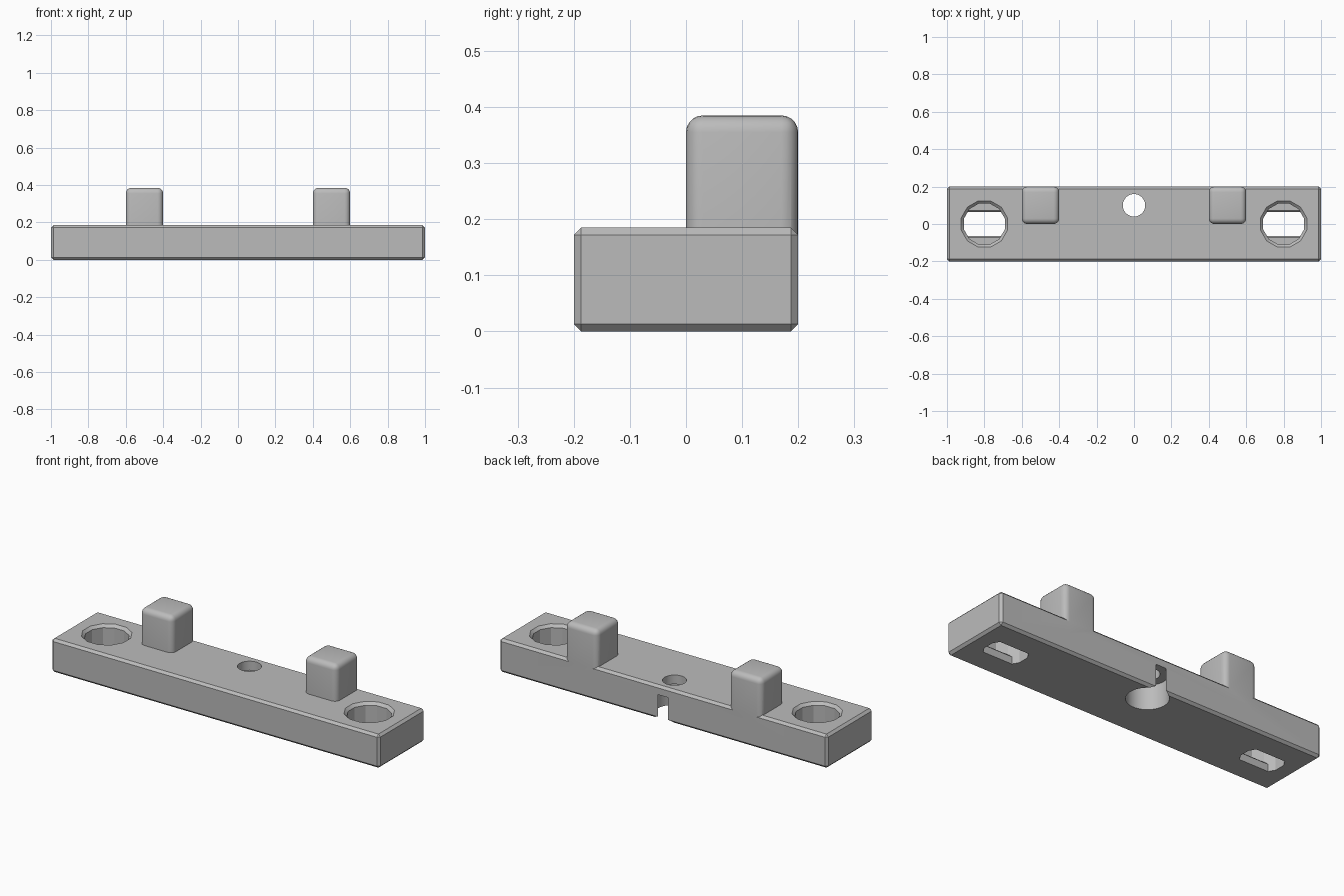
import bpy, bmesh
from math import cos, sin, tan, pi, radians

cube = bpy.data.objects.get("Cube")
if cube:
    bpy.data.objects.remove(cube, do_unlink=True)

grey = bpy.data.materials.new("matte grey")
grey.use_nodes = True
grey.diffuse_color = (0.5, 0.5, 0.5, 1)
grey.node_tree.nodes["Principled BSDF"].inputs["Base Color"].default_value = (0.5, 0.5, 0.5, 1)


def add_object(name, bm):
    bmesh.ops.recalc_face_normals(bm, faces=bm.faces)
    mesh = bpy.data.meshes.new(name)
    bm.to_mesh(mesh)
    bm.free()
    mesh.materials.append(grey)
    obj = bpy.data.objects.new(name, mesh)
    bpy.context.collection.objects.link(obj)
    return obj


def box(name, lo, hi, bevel, segments):
    bm = bmesh.new()
    bmesh.ops.create_cube(bm, size=1)
    for v in bm.verts:
        v.co = [(a + b) / 2 + c * (b - a) for a, b, c in zip(lo, hi, v.co)]
    bmesh.ops.bevel(bm, geom=bm.edges[:], offset=bevel, segments=segments,
                    profile=0.5, affect='EDGES')
    return add_object(name, bm)


def stack(name, rings, x=0, y=0):
    """Solid through (outline, z) rings."""
    bm = bmesh.new()
    loops = [[bm.verts.new((x + px, y + py, z)) for px, py in pts] for pts, z in rings]
    bm.faces.new(loops[0])
    bm.faces.new(loops[-1])
    for a, b in zip(loops, loops[1:]):
        for i in range(len(a)):
            j = (i + 1) % len(a)
            bm.faces.new((a[i], a[j], b[j], b[i]))
    return add_object(name, bm)


def circle(r, n):
    return [(r * cos((i + 0.5) * 2 * pi / n), r * sin((i + 0.5) * 2 * pi / n)) for i in range(n)]


def slot(w, r):
    """Twelve-sided outline trimmed to half width w."""
    cx, cy = r * cos(pi / 12), r * sin(pi / 12)
    ex = cx - (w - cy) * tan(pi / 6)
    return [(cx, -cy), (cx, cy), (ex, w), (-ex, w), (-cx, cy), (-cx, -cy), (-ex, -w), (ex, -w)]


def combine(target, tool, operation):
    mod = target.modifiers.new(tool.name, 'BOOLEAN')
    mod.object, mod.operation, mod.solver = tool, operation, 'EXACT'
    bpy.ops.object.select_all(action='DESELECT')
    bpy.context.view_layer.objects.active = target
    target.select_set(True)
    bpy.ops.object.modifier_apply(modifier=mod.name)
    bpy.data.objects.remove(tool, do_unlink=True)


# Chamfered bar
bar = box("mounting_bar", (-1, -0.2, 0), (1, 0.2, 0.185), 0.013, 1)

# Rounded posts, flush with the back
for side in (-1, 1):
    post = box("post", (side * 0.5 - 0.1, 0, 0.08), (side * 0.5 + 0.1, 0.2, 0.385), 0.03, 5)
    combine(bar, post, 'UNION')

# End pockets with chamfered rims and slotted floors
R = 0.113
for side in (-1, 1):
    pocket = stack("pocket_cutter", [(circle(R, 12), 0.05), (circle(R, 12), 0.17),
                                     (circle(0.128, 12), 0.185), (circle(0.128, 12), 0.25)], side * 0.8)
    combine(bar, pocket, 'DIFFERENCE')
    opening = stack("slot_cutter", [(slot(0.063, R), -0.05), (slot(0.063, R), 0.04),
                                    (slot(0.073, R), 0.05), (slot(0.073, R), 0.1)], side * 0.8)
    combine(bar, opening, 'DIFFERENCE')

# Central hole, wider underneath and breaking through the back
for r, low, high in ((0.105, -0.05, 0.135), (0.06, 0.1, 0.25)):
    hole = stack("hole_cutter", [(circle(r, 48), low), (circle(r, 48), high)], 0, 0.1)
    combine(bar, hole, 'DIFFERENCE')

bar.select_set(True)
bpy.context.view_layer.objects.active = bar
bpy.ops.object.shade_smooth_by_angle(angle=radians(25))
